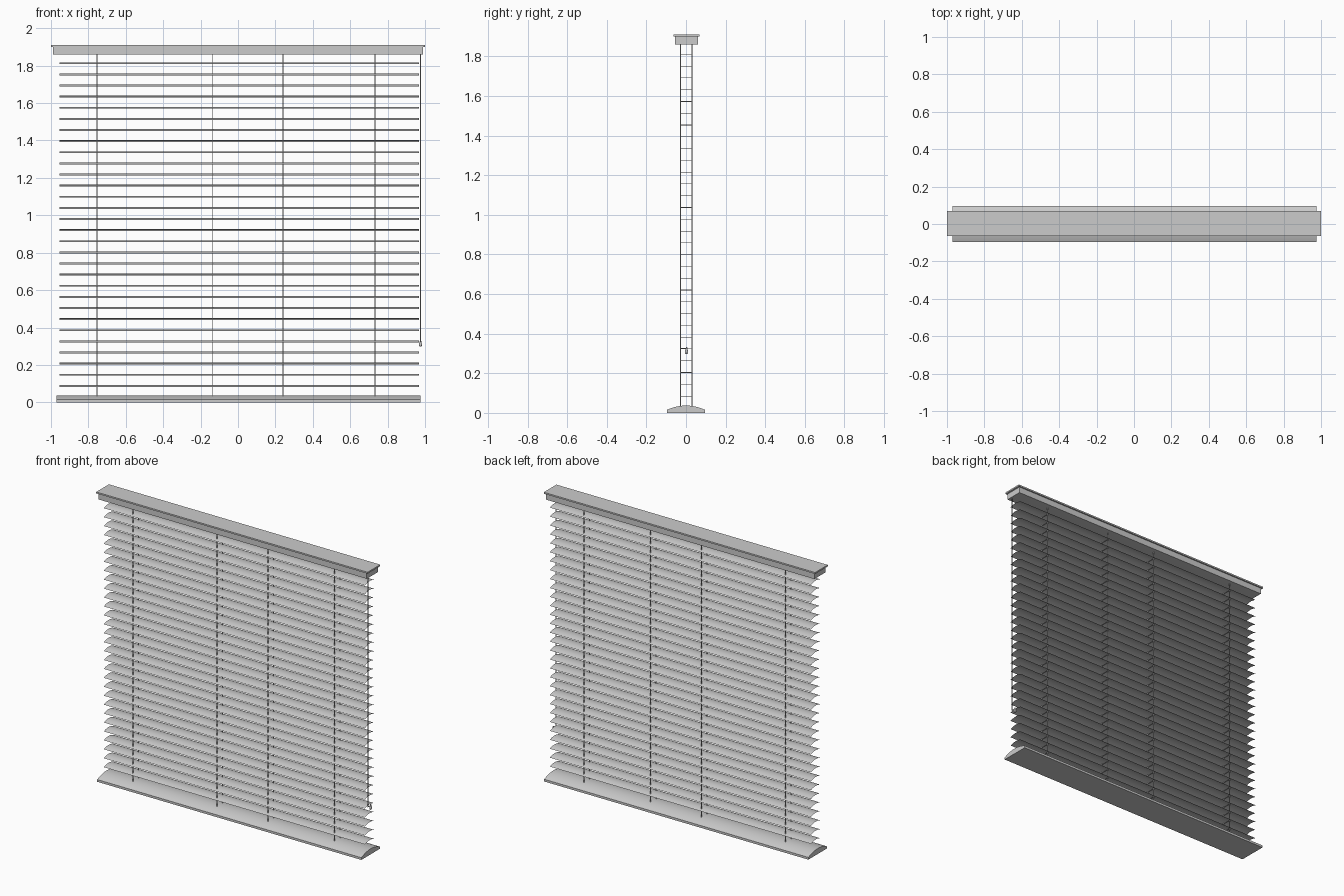
import bpy, bmesh, math
from mathutils import Vector

if "Cube" in bpy.data.objects:
    bpy.data.objects.remove(bpy.data.objects["Cube"])


def finish(name, bm, smooth=False):
    me = bpy.data.meshes.new(name)
    bm.to_mesh(me)
    bm.free()
    ob = bpy.data.objects.new(name, me)
    bpy.context.collection.objects.link(ob)
    if smooth:
        bpy.context.view_layer.objects.active = ob
        ob.select_set(True)
        bpy.ops.object.shade_smooth_by_angle(angle=math.radians(30))
        ob.select_set(False)
    return ob


def box(name, x0, x1, y0, y1, z0, z1):
    bm = bmesh.new()
    bmesh.ops.create_cube(bm, size=1)
    for v in bm.verts:
        v.co = Vector(((x0, x1)[v.co.x > 0], (y0, y1)[v.co.y > 0], (z0, z1)[v.co.z > 0]))
    return finish(name, bm)


def extrude_x(bm, profile, x0, x1, closed):
    # sweep a (y, z) profile along x
    a = [bm.verts.new((x0, y, z)) for y, z in profile]
    b = [bm.verts.new((x1, y, z)) for y, z in profile]
    n = len(profile)
    for i in range(n if closed else n - 1):
        j = (i + 1) % n
        bm.faces.new((a[i], b[i], b[j], a[j]))
    if closed:
        bm.faces.new(a[::-1])
        bm.faces.new(b)
        bmesh.ops.recalc_face_normals(bm, faces=bm.faces)


def tube(bm, p, q, r, sides=6):
    p, q = Vector(p), Vector(q)
    d = q - p
    mat = d.to_track_quat('Z', 'Y').to_matrix().to_4x4()
    mat.translation = (p + q) / 2
    bmesh.ops.create_cone(bm, cap_ends=True, segments=sides, radius1=r, radius2=r,
                          depth=d.length, matrix=mat)


def arch(half, z_edge, rise, n):
    ts = [-1 + 2 * i / n for i in range(n + 1)]
    return [(half * t, z_edge + rise * (1 - t * t)) for t in ts]


# head rail: body with overhanging cap
box("head_rail_body", -0.988, 0.988, -0.056, 0.06, 1.86, 1.902)
box("head_rail_cap", -1, 1, -0.064, 0.069, 1.90, 1.91)

# bottom rail with arched top
bm = bmesh.new()
extrude_x(bm, [(-0.097, 0), *arch(0.097, 0.015, 0.022, 10), (0.097, 0)], -0.97, 0.977, True)
finish("bottom_rail", bm, True)

# thin arched slats
COUNT, Z0, Z1 = 30, 0.088, 1.813
slat_z = [Z0 + (Z1 - Z0) * i / (COUNT - 1) for i in range(COUNT)]
bm = bmesh.new()
for z in slat_z:
    extrude_x(bm, arch(0.049, z - 0.005, 0.01, 8), -0.955, 0.969, False)
finish("slats", bm, True)

# ladder cords front and back, with a rung under every slat
bm = bmesh.new()
for x in (-0.755, -0.135, 0.24, 0.732):
    for y in (-0.028, 0.03):
        tube(bm, (x, y, 0.025), (x, y, 1.87), 0.003)
    for z in slat_z:
        tube(bm, (x, -0.028, z - 0.003), (x, 0.03, z - 0.003), 0.0015, 4)
finish("ladder_cords", bm, True)

# pull cord and its tassel
bm = bmesh.new()
tube(bm, (0.976, -0.028, 0.325), (0.976, -0.028, 1.87), 0.003)
tube(bm, (0.976, -0.028, 0.325), (0.976, 0.003, 0.325), 0.002)
finish("pull_cord", bm, True)

bm = bmesh.new()
prof = [(0.003, 0.333), (0.004, 0.325), (0.008, 0.31), (0.008, 0.303), (0.005, 0.298)]
rings = [[bm.verts.new((0.976 + r * math.cos(k * math.pi / 6), 0.003 + r * math.sin(k * math.pi / 6), z))
          for k in range(12)] for r, z in prof]
for a, b in zip(rings, rings[1:]):
    for k in range(12):
        bm.faces.new((a[k], b[k], b[(k + 1) % 12], a[(k + 1) % 12]))
bm.faces.new(rings[0])
bm.faces.new(rings[-1][::-1])
finish("tassel", bm, True)
